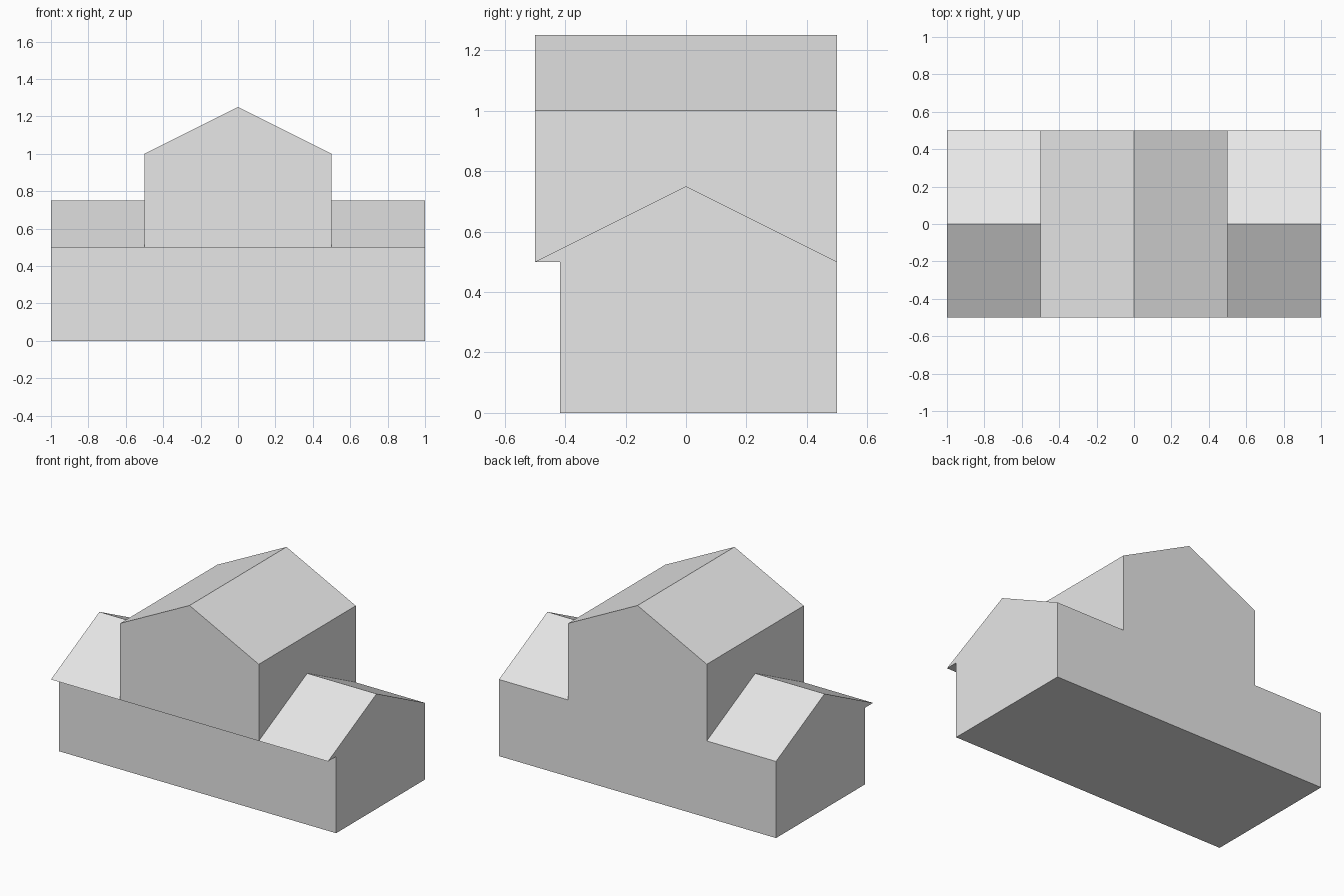
import bpy
from mathutils import Vector

cube = bpy.data.objects.get("Cube")
if cube:
    bpy.data.objects.remove(cube, do_unlink=True)

# Single plain grey for the whole building
grey = bpy.data.materials.new("plain grey")
grey.use_nodes = True
colour = (0.8, 0.8, 0.8, 1)
grey.diffuse_color = colour
grey.node_tree.nodes["Principled BSDF"].inputs["Base Color"].default_value = colour


def prism(name, profile, sweep):
    """Closed prism: a 3D outline swept along a vector."""
    n = len(profile)
    start = [Vector(p) for p in profile]
    verts = start + [p + Vector(sweep) for p in start]
    faces = [tuple(range(n)), tuple(range(2 * n - 1, n - 1, -1))]
    faces += [(i, i + n, (i + 1) % n + n, (i + 1) % n) for i in range(n)]
    mesh = bpy.data.meshes.new(name)
    mesh.from_pydata(verts, [], faces)
    mesh.materials.append(grey)
    obj = bpy.data.objects.new(name, mesh)
    bpy.context.collection.objects.link(obj)
    # Make the normals point outwards
    bpy.context.view_layer.objects.active = obj
    bpy.ops.object.mode_set(mode="EDIT")
    bpy.ops.mesh.select_all(action="SELECT")
    bpy.ops.mesh.normals_make_consistent(inside=False)
    bpy.ops.object.mode_set(mode="OBJECT")
    return obj


# Long house with its ridge along x and an eave overhanging the front wall
FRONT, WALL, BACK = -0.5, -0.417, 0.5
long_profile = [(WALL, 0), (BACK, 0), (BACK, 0.5), (0, 0.75),
                (FRONT, 0.5), (WALL, 0.5)]
house = prism("house", [(-1, y, z) for y, z in long_profile], (2, 0, 0))

# Taller middle block with its ridge along y
tall_profile = [(-0.5, 0.5), (0.5, 0.5), (0.5, 1), (0, 1.25), (-0.5, 1)]
block = prism("middle_block", [(x, FRONT, z) for x, z in tall_profile], (0, 1, 0))

# Join both volumes into one clean shell
union = house.modifiers.new("union", "BOOLEAN")
union.operation = "UNION"
union.solver = "EXACT"
union.object = block
bpy.context.view_layer.objects.active = house
bpy.ops.object.modifier_apply(modifier=union.name)
bpy.data.objects.remove(block, do_unlink=True)
